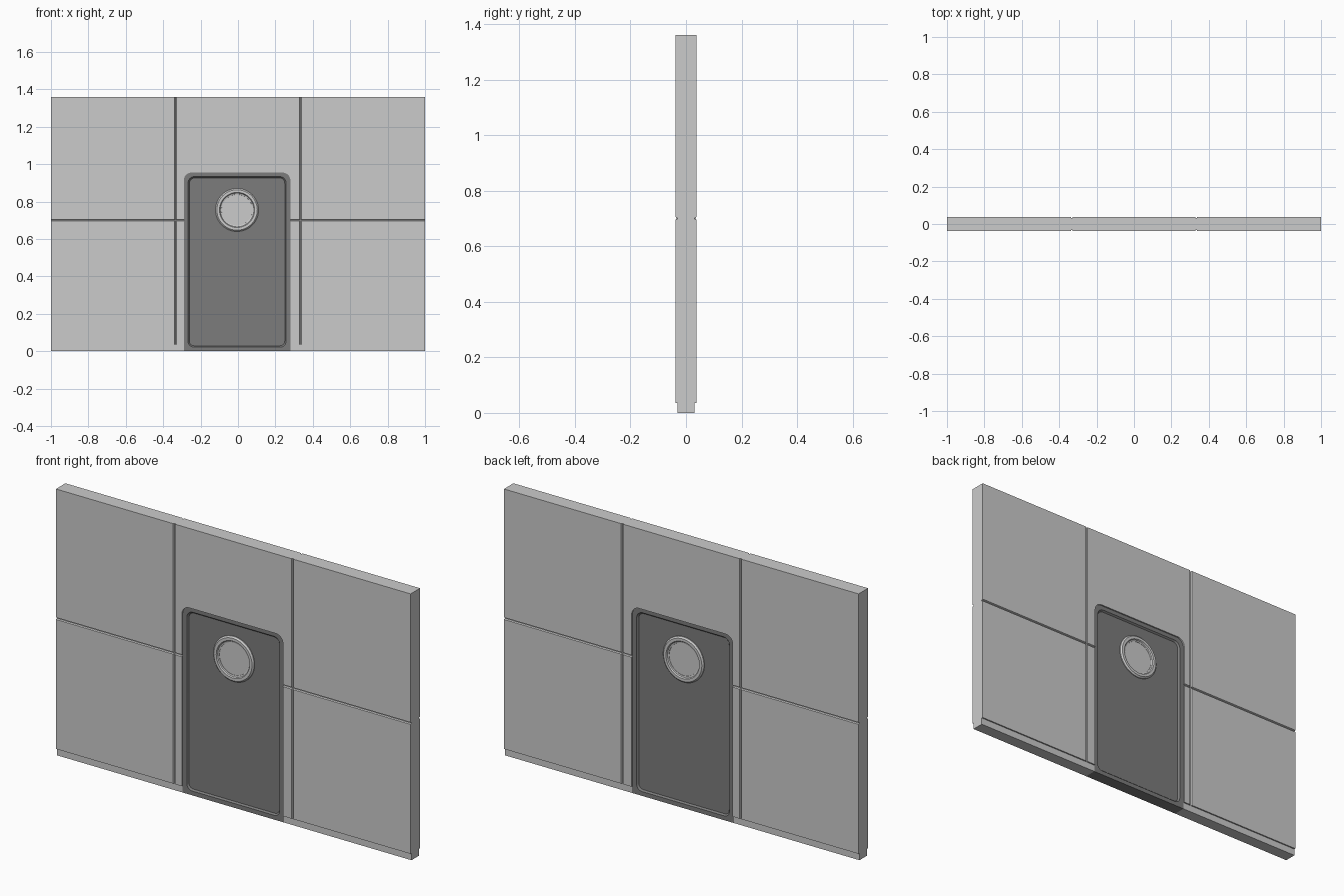
import bpy, bmesh
from math import sin, cos, pi

if "Cube" in bpy.data.objects:
    bpy.data.objects.remove(bpy.data.objects["Cube"])

HALF = 0.038          # half wall thickness
PLINTH = 0.031        # half thickness of the recessed foot
DOOR_X = -0.005

dark = bpy.data.materials.new("dark_door")
dark.diffuse_color = (0.2, 0.2, 0.2, 1)
dark.use_nodes = True
dark.node_tree.nodes["Principled BSDF"].inputs["Base Color"].default_value = dark.diffuse_color


def loft(name, loops, mat=None, cap=True):
    """Skin equal-length vertex loops, capping both ends."""
    bm = bmesh.new()
    rings = [[bm.verts.new(p) for p in loop] for loop in loops]
    n = len(rings[0])
    for a, b in zip(rings, rings[1:]):
        for i in range(n):
            bm.faces.new((a[i], a[(i + 1) % n], b[(i + 1) % n], b[i]))
    if cap:
        bm.faces.new(rings[0])
        bm.faces.new(rings[-1])
    bmesh.ops.recalc_face_normals(bm, faces=bm.faces)
    me = bpy.data.meshes.new(name)
    bm.to_mesh(me)
    bm.free()
    ob = bpy.data.objects.new(name, me)
    bpy.context.collection.objects.link(ob)
    if mat:
        me.materials.append(mat)
    return ob


def rounded(w, z0, z1, r_top, r_bot, y, seg=8):
    """Rounded rectangle in the XZ plane, half width w."""
    pts = []
    for k, (sx, z, r, s) in enumerate([(1, z1, r_top, -1), (-1, z1, r_top, -1),
                                       (-1, z0, r_bot, 1), (1, z0, r_bot, 1)]):
        for i in range(seg + 1):
            a = pi / 2 * (k + i / seg)
            pts.append((DOOR_X + sx * (w - r) + r * cos(a), y, z + s * r + r * sin(a)))
    return pts


def circle(r, y, n=48):
    return [(DOOR_X + r * cos(2 * pi * i / n), y, 0.755 + r * sin(2 * pi * i / n)) for i in range(n)]


def smooth(ob):
    bpy.ops.object.select_all(action='DESELECT')
    ob.select_set(True)
    bpy.context.view_layer.objects.active = ob
    bpy.ops.object.shade_smooth_by_angle(angle=0.5)


def cut(ob, cutter):
    mod = ob.modifiers.new("cut", 'BOOLEAN')
    mod.operation, mod.solver, mod.object = 'DIFFERENCE', 'EXACT', cutter
    bpy.context.view_layer.objects.active = ob
    bpy.ops.object.modifier_apply(modifier=mod.name)
    bpy.data.objects.remove(cutter)


# Wall: cross-section with foot and horizontal panel groove, run along x
side = [(PLINTH, 0), (PLINTH, 0.035), (HALF, 0.035), (HALF, 0.695),
        (HALF - 0.007, 0.698), (HALF - 0.007, 0.702), (HALF, 0.705), (HALF, 1.36)]
section = side + [(-y, z) for y, z in reversed(side)]
wall = loft("wall", [[(x, y, z) for y, z in section] for x in (-1, 1)])

# Vertical panel grooves on both faces
for x in (-1 / 3, 1 / 3):
    for s in (-1, 1):
        prof = [(x - 0.007, s * (HALF + 0.003)), (x + 0.007, s * (HALF + 0.003)),
                (x + 0.002, s * (HALF - 0.007)), (x - 0.002, s * (HALF - 0.007))]
        cut(wall, loft("groove_cutter", [[(px, py, z) for px, py in prof] for z in (0.02, 1.5)]))

# Door opening
cut(wall, loft("opening_cutter", [rounded(0.285, -0.1, 0.955, 0.042, 0.001, y) for y in (-0.2, 0.2)]))

# Door: raised frame around a recessed panel, same on both faces
face = [rounded(0.287, 0, 0.957, 0.044, 0.001, PLINTH),
        rounded(0.262, 0.022, 0.934, 0.035, 0.03, PLINTH),
        rounded(0.255, 0.029, 0.927, 0.03, 0.025, PLINTH - 0.008)]
back = [[(x, -y, z) for x, y, z in loop] for loop in face]
smooth(loft("door", list(reversed(back)) + face, dark))

# Porthole: raised bevelled rim and sunken glass
for s, label in ((-1, "front"), (1, "back")):
    rim = [(0.115, 0.015), (0.115, 0.027), (0.108, 0.034), (0.094, 0.034),
           (0.09, 0.028), (0.083, 0.026), (0.081, 0.015)]
    smooth(loft("window_rim_" + label, [circle(r, s * y) for r, y in rim + rim[:1]], cap=False))
loft("window_glass", [circle(0.083, y) for y in (-0.0245, 0.0245)])
